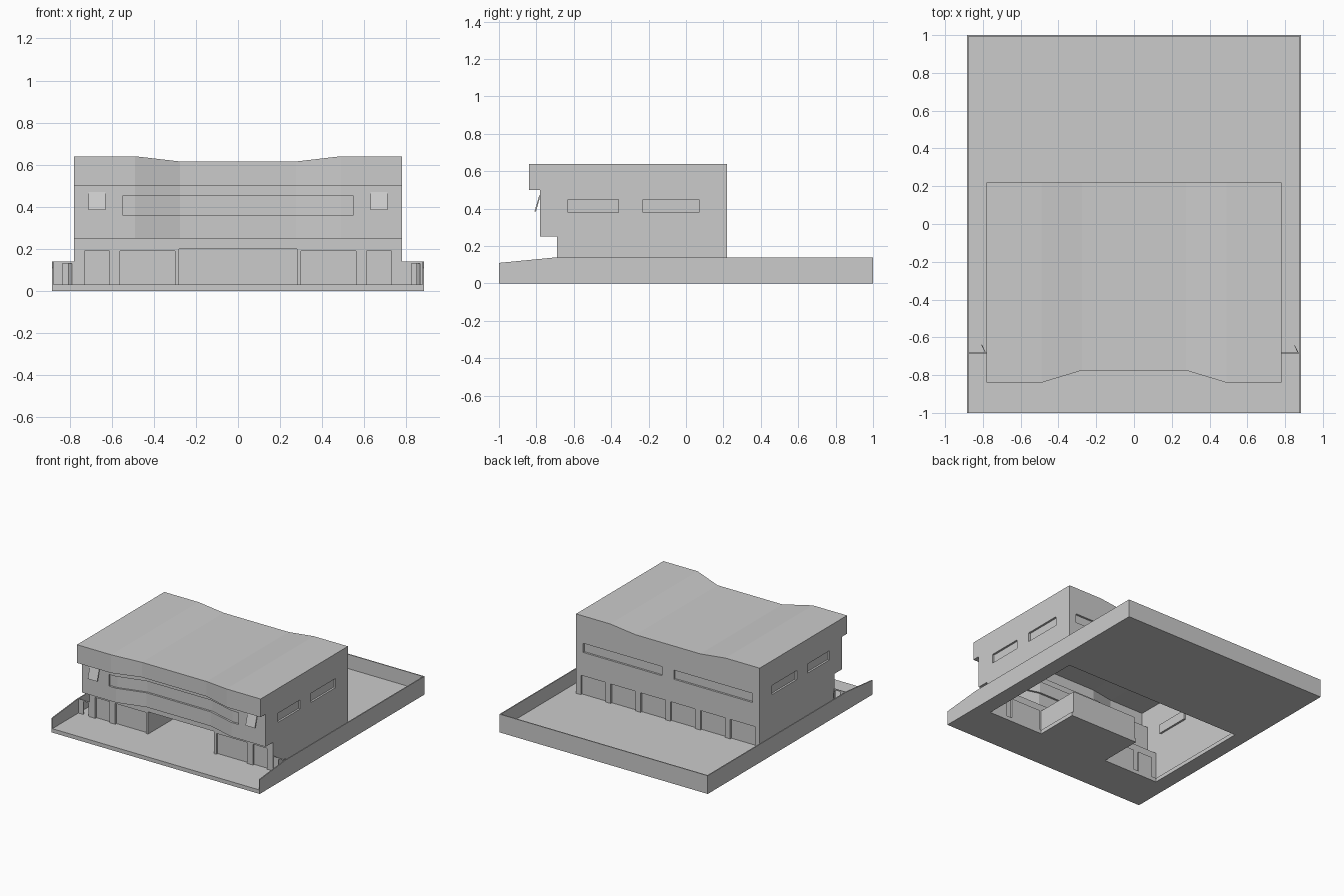
import bpy, bmesh, math
from mathutils import Matrix

cube = bpy.data.objects.get("Cube")
if cube:
    bpy.data.objects.remove(cube, do_unlink=True)

grey = bpy.data.materials.new("plain_grey")
grey.use_nodes = True
colour = (0.6, 0.6, 0.6, 1)
grey.diffuse_color = colour
grey.node_tree.nodes["Principled BSDF"].inputs["Base Color"].default_value = colour


def finish(name, bm):
    bmesh.ops.recalc_face_normals(bm, faces=bm.faces[:])
    mesh = bpy.data.meshes.new(name)
    bm.to_mesh(mesh)
    bm.free()
    mesh.materials.append(grey)
    obj = bpy.data.objects.new(name, mesh)
    bpy.context.collection.objects.link(obj)
    return obj


def add_box(bm, x0, x1, y0, y1, z0, z1):
    mat = Matrix.Translation(((x0 + x1) / 2, (y0 + y1) / 2, (z0 + z1) / 2))
    mat = mat @ Matrix.Diagonal((x1 - x0, y1 - y0, z1 - z0, 1))
    bmesh.ops.create_cube(bm, size=1, matrix=mat)


def add_loft(bm, sections):
    """Skin matching closed sections and cap both ends."""
    rings = [[bm.verts.new(p) for p in s] for s in sections]
    n = len(rings[0])
    for a, b in zip(rings, rings[1:]):
        for i in range(n):
            j = (i + 1) % n
            bm.faces.new((a[i], a[j], b[j], b[i]))
    bm.faces.new(rings[0])
    bm.faces.new(rings[-1][::-1])


def cut(target, cutter):
    cutter.hide_render = True
    mod = target.modifiers.new("cut", "BOOLEAN")
    mod.operation, mod.solver, mod.object = "DIFFERENCE", "EXACT", cutter
    bpy.context.view_layer.objects.active = target
    bpy.ops.object.modifier_apply(modifier=mod.name)
    bpy.data.objects.remove(cutter, do_unlink=True)


W, GROUND, HALF = 0.885, 0.03, 0.78
FRONT, BACK, ENTRY, ENTRY_Y = -0.69, 0.22, 0.28, -0.33

# Ground slab with the opening beneath the hollow building
bm = bmesh.new()
add_box(bm, -W, W, -1, 1, 0, GROUND)
slab = finish("ground_slab", bm)
h, e, f, b = HALF - 0.015, ENTRY + 0.015, FRONT + 0.02, BACK - 0.02
outline = [(-h, f), (-e, f), (-e, ENTRY_Y), (e, ENTRY_Y), (e, f), (h, f), (h, b), (-h, b)]
bm = bmesh.new()
add_loft(bm, [[(x, y, z) for x, y in outline] for z in (-0.1, 0.1)])
cut(slab, finish("floor_cutter", bm))

# Perimeter walls, sloping down towards the open front
T = 0.008
for side, name in ((-1, "right"), (1, "left")):
    profile = [(-1, GROUND), (1, GROUND), (1, 0.14), (FRONT, 0.14), (-1, 0.11)]
    bm = bmesh.new()
    add_loft(bm, [[(x, y, z) for y, z in profile] for x in (side * W, side * (W - T))])
    finish("yard_wall_" + name, bm)
bm = bmesh.new()
add_box(bm, -W + T, W - T, 1 - T, 1, GROUND, 0.14)
finish("yard_wall_back", bm)

# Building body: stepped section lofted along the waved front
bend = [(-HALF, 0), (-0.49, 0), (-0.275, 1), (0.275, 1), (0.49, 0), (HALF, 0)]
sections = []
for x, k in bend:
    mid, top, roof = -0.78 + 0.06 * k, -0.84 + 0.065 * k, 0.64 - 0.025 * k
    profile = [(FRONT, GROUND), (FRONT, 0.25), (mid, 0.25), (mid, 0.5),
               (top, 0.5), (top, roof), (BACK, roof), (BACK, GROUND)]
    sections.append([(x, y, z) for y, z in profile])
bm = bmesh.new()
add_loft(bm, sections)
body = finish("building_shell", bm)

# Cutters: entrance, shopfront, side, back and waved front windows
D = 0.015
bm = bmesh.new()
add_box(bm, -ENTRY, ENTRY, -0.9, ENTRY_Y, -0.1, 0.2)
for s in (-1, 1):
    for a, c in ((0.61, 0.73), (0.30, 0.56)):
        lo, hi = sorted((s * a, s * c))
        add_box(bm, lo, hi, -0.9, FRONT + D, -0.1, 0.19)
    for y0, y1 in ((-0.63, -0.36), (-0.23, 0.07)):
        lo, hi = sorted((s * (HALF - D), s * 0.9))
        add_box(bm, lo, hi, y0, y1, 0.38, 0.45)
    lo, hi = sorted((s * 0.05, s * 0.72))
    add_box(bm, lo, hi, BACK - D, 0.4, 0.36, 0.43)
for i in range(6):
    x = -0.74 + 0.254 * i
    add_box(bm, x, x + 0.21, BACK - D, 0.4, -0.1, 0.18)
strip = []
for x, k in [(-0.55, 0)] + bend[1:-1] + [(0.55, 0)]:
    y = -0.78 + 0.06 * k
    strip.append([(x, y - 0.04, 0.36), (x, y + D, 0.36), (x, y + D, 0.45), (x, y - 0.04, 0.45)])
add_loft(bm, strip)
cut(body, finish("window_cutter", bm))

# Open the underside so the building is hollow
bm = bmesh.new()
bm.from_mesh(body.data)
under = [q for q in bm.faces if q.calc_center_median().z < GROUND + 0.001 and abs(q.normal.z) > 0.9]
bmesh.ops.delete(bm, geom=under, context="FACES")
bm.to_mesh(body.data)
bm.free()

# Tilted panels on the upper front
for s, name in ((-1, "right"), (1, "left")):
    profile = [(-0.785, 0.47), (-0.81, 0.385), (-0.802, 0.385), (-0.778, 0.47)]
    bm = bmesh.new()
    add_loft(bm, [[(s * 0.67 + dx, y, z) for y, z in profile] for dx in (-0.04, 0.04)])
    finish("tilted_panel_" + name, bm)

# Side gates between building and yard walls, each with a door ajar
for name, x0, x1, d0, d1 in (("right", -W + T, -HALF, -0.835, -0.79),
                             ("left", HALF, W - T, 0.825, 0.865)):
    bm = bmesh.new()
    y0, y1 = -0.685, -0.679
    add_box(bm, x0, d0, y0, y1, GROUND, 0.14)
    add_box(bm, d1, x1, y0, y1, GROUND, 0.14)
    add_box(bm, d0, d1, y0, y1, 0.13, 0.14)
    finish("gate_frame_" + name, bm)
    bm = bmesh.new()
    add_box(bm, d0 - d1, 0, 0, 0.004, GROUND, 0.13)
    bmesh.ops.transform(bm, verts=bm.verts[:], matrix=Matrix.Translation((d1, y1, 0))
                        @ Matrix.Rotation(math.radians(-65), 4, "Z"))
    finish("gate_door_" + name, bm)
